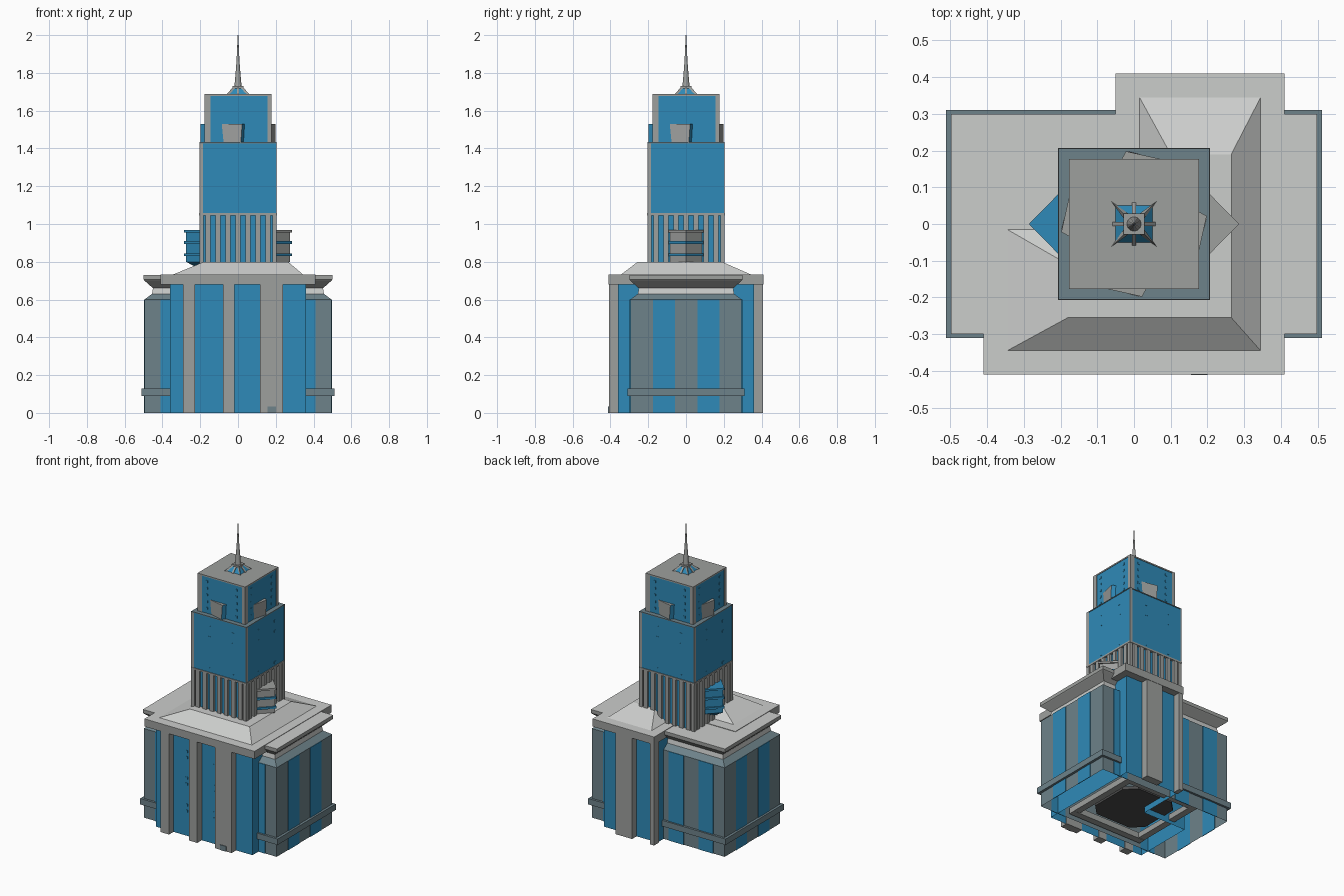
import bpy, bmesh, math

if "Cube" in bpy.data.objects:
    bpy.data.objects.remove(bpy.data.objects["Cube"])


def material(name, rgb):
    m = bpy.data.materials.new(name)
    m.diffuse_color = (*rgb, 1)
    m.use_nodes = True
    m.node_tree.nodes["Principled BSDF"].inputs["Base Color"].default_value = m.diffuse_color
    return m


BLUE = material("glass_blue", (0.028, 0.255, 0.48))
GREY = material("stone_grey", (0.34, 0.35, 0.34))
LIGHT = material("pale_roof", (0.60, 0.61, 0.60))
SLATE = material("slate", (0.155, 0.225, 0.255))
DARK = material("dark_floor", (0.07, 0.07, 0.07))


def rect(x0, x1, y0, y1):
    return [(x0, y0), (x1, y0), (x1, y1), (x0, y1)]


def sq(h):
    return rect(-h, h, -h, h)


def turn(poly, k):
    """Rotate a plan polygon by k quarter turns."""
    for _ in range(k % 4):
        poly = [(-y, x) for x, y in poly]
    return poly


def loft(bm, rings, mat=0, bottom=True, top=True):
    """Stack plan polygons [(poly, z), ...] into a solid."""
    vs = [[bm.verts.new((x, y, z)) for x, y in p] for p, z in rings]
    faces = []
    n = len(vs[0])
    for a, b in zip(vs, vs[1:]):
        for i in range(n):
            j = (i + 1) % n
            faces.append(bm.faces.new((a[i], a[j], b[j], b[i])))
    if bottom:
        faces.append(bm.faces.new(vs[0][::-1]))
    if top:
        faces.append(bm.faces.new(vs[-1]))
    for f in faces:
        f.material_index = mat
    return faces


def finish(name, bm, *mats):
    me = bpy.data.meshes.new(name)
    bm.normal_update()
    bm.to_mesh(me)
    bm.free()
    ob = bpy.data.objects.new(name, me)
    for m in mats:
        me.materials.append(m)
    bpy.context.collection.objects.link(ob)
    return ob


def solid(name, rings, mat, **kw):
    bm = bmesh.new()
    loft(bm, rings, **kw)
    return finish(name, bm, mat)


def boxes(name, items, mat):
    """items: (plan polygon, z0, z1)"""
    bm = bmesh.new()
    for p, z0, z1 in items:
        loft(bm, [(p, z0), (p, z1)])
    return finish(name, bm, mat)


def ell(x0, y0, x1, y1, nx, ny):
    """L-shaped plan, open towards back left."""
    return [(x0, y0), (x1, y0), (x1, y1), (nx, y1), (nx, ny), (x0, ny)]


# Wide wing block with moulded cornice, open underneath
def wing(i):
    return rect(-0.495 + i, 0.495 - i, -0.295 + i, 0.295 - i)


solid("wing_walls", [(wing(0), 0), (wing(0), 0.6), (wing(0.04), 0.63)], SLATE,
      bottom=False, top=False)
solid("wing_neck", [(wing(0.04), 0.63), (wing(0.045), 0.66)], LIGHT, bottom=False, top=False)
solid("wing_cornice", [(wing(0.045), 0.66), (wing(0), 0.70), (wing(-0.004), 0.705),
                       (wing(-0.004), 0.728)], GREY, bottom=False, top=False)
solid("wing_roof", [(wing(-0.004), 0.728), (wing(-0.004), 0.729)], LIGHT, bottom=False)

# Blue window stripes on the wing
stripes = []
for s in (-1, 1):
    for y0 in (-0.175, 0.06):
        xa, xb = sorted((s * 0.494, s * 0.498))
        stripes.append((rect(xa, xb, y0, y0 + 0.117), 0, 0.6))
for x0 in (-0.41, -0.19):
    stripes.append((rect(x0, x0 + 0.11, 0.294, 0.298), 0, 0.6))
for x0, y0 in ((-0.41, -0.298), (0.30, -0.298), (0.30, 0.294)):
    stripes.append((rect(x0, x0 + 0.11, y0, y0 + 0.004), 0, 0.6))
boxes("wing_stripes", stripes, BLUE)

# Projecting band round the foot of the wing
bm = bmesh.new()
o = rect(-0.512, 0.512, -0.31, 0.31)
loft(bm, [(wing(0), 0.09), (o, 0.09), (o, 0.13), (wing(0), 0.13)], bottom=False, top=False)
finish("wing_band", bm, SLATE)

# L-shaped central block
body = ell(-0.36, -0.36, 0.36, 0.36, -0.04, 0.05)
solid("central_walls", [(body, 0), (body, 0.685)], BLUE, bottom=False, top=False)
slab = ell(-0.41, -0.41, 0.41, 0.41, -0.05, 0.06)
solid("central_slab", [(slab, 0.68), (slab, 0.731)], GREY, top=False)
solid("central_roof", [(slab, 0.731), (slab, 0.732)], LIGHT, bottom=False)
pil = []
for x0, x1 in ((-0.29, -0.228), (-0.08, -0.018), (0.116, 0.238)):
    pil.append((rect(x0, x1, -0.408, -0.355), 0, 0.685))
for x0, x1 in ((-0.048, -0.018), (0.116, 0.238)):
    pil.append((rect(x0, x1, 0.355, 0.408), 0, 0.685))
boxes("pilasters", pil, GREY)
boxes("door", [(rect(0.155, 0.2, -0.412, -0.405), 0, 0.035)], SLATE)

# Sloped hip roof
solid("hip_roof", [(ell(-0.345, -0.345, 0.345, 0.345, 0.015, -0.015), 0.732),
                   (ell(-0.18, -0.255, 0.265, 0.19, 0.10, -0.11), 0.80)], LIGHT, bottom=False)

# Ground floor plate and frame seen from below
solid("floor_plate", [([(-0.2, -0.13), (-0.13, -0.2), (0.13, -0.2), (0.2, -0.13), (0.2, 0.13),
                        (0.13, 0.2), (-0.13, 0.2), (-0.2, 0.13)], z) for z in (0.04, 0.06)], DARK)
boxes("floor_frame", [(turn(rect(-0.28, 0.28, -0.28, -0.235), k), 0.02 + k * 0.001, 0.06)
                      for k in range(4)], GREY)

# Fluted lower tower
solid("fluted_core", [(sq(0.19), 0.73), (sq(0.19), 1.05)], BLUE, bottom=False, top=False)
ribs = []
for k in range(4):
    for i in range(-3, 4):
        c = i * 0.053
        ribs.append((turn(rect(c - 0.014, c + 0.014, -0.205, -0.185), k), 0.73, 1.048))
for sx in (-1, 1):
    for sy in (-1, 1):
        a, b = sorted((sx * 0.182, sx * 0.205))
        c, d = sorted((sy * 0.182, sy * 0.205))
        ribs.append((rect(a, b, c, d), 0.73, 1.048))
boxes("flutes", ribs, GREY)
boxes("flute_cap", [(sq(0.207), 1.045, 1.057)], GREY)

# Middle and upper tower
solid("middle_tower", [(sq(0.202), 1.055), (sq(0.202), 1.43)], BLUE, top=False)
solid("middle_ledge", [(sq(0.205), 1.427), (sq(0.205), 1.433)], SLATE)
solid("upper_tower", [(sq(0.174), 1.43), (sq(0.174), 1.68)], BLUE, bottom=False, top=False)
solid("upper_roof", [(sq(0.177), 1.678), (sq(0.177), 1.687)], GREY)
corners = []
for k in range(4):
    corners.append((turn(rect(-0.177, -0.145, -0.177, -0.17), k), 1.433, 1.68))
    corners.append((turn(rect(0.155, 0.176, -0.1765, -0.17), k), 1.433, 1.68))
    corners.append((turn(rect(-0.205, -0.185, -0.205, -0.2), k), 1.057, 1.428))
boxes("corner_strips", corners, GREY)

# Angled bays above the ledge: grey long face, blue short face
bm = bmesh.new()
for k in range(4):
    lo = turn([(-0.085, -0.172), (0.015, -0.198), (0.03, -0.172)], k)
    hi = turn([(-0.095, -0.172), (0.022, -0.198), (0.036, -0.172)], k)
    fs = loft(bm, [(lo, 1.43), (hi, 1.53)])
    fs[1].material_index = 1
finish("angled_bays", bm, GREY, BLUE)

# Tiny window panes on the tower and front
panes = []
for k in range(4):
    for x in (-0.07, 0.105):
        for z in (1.08, 1.29, 1.36):
            panes.append((turn(rect(x - 0.008, x + 0.008, -0.204, -0.2), k), z - 0.008, z + 0.008))
    for x in (-0.11, 0.11):
        for i in range(5):
            z = 1.46 + i * 0.045
            panes.append((turn(rect(x - 0.007, x + 0.007, -0.176, -0.17), k), z, z + 0.014))
for x in (-0.13, 0.08):
    for z in (0.16, 0.20, 0.34, 0.38, 0.52, 0.56):
        panes.append((rect(x - 0.008, x + 0.008, -0.362, -0.355), z, z + 0.016))
boxes("window_panes", panes, BLUE)

# Diamond balconies on both sides, with blue floor slabs
for side, s, mat in (("right", 0, GREY), ("left", 2, BLUE)):
    tri = turn([(0.19, -0.085), (0.275, 0), (0.19, 0.085)], s)
    wide = turn([(0.19, -0.098), (0.286, 0), (0.19, 0.098)], s)
    tip = turn([(0.19, -0.01), (0.21, 0), (0.19, 0.01)], s)
    solid(side + "_bay", [(tip, 0.765), (tri, 0.80), (tri, 0.96)], mat)
    boxes(side + "_bay_floors", [(wide, z, z + 0.014) for z in (0.83, 0.895)], BLUE)
    boxes(side + "_bay_roof", [(wide, 0.955, 0.968)], GREY if s == 0 else BLUE)

# Crown pyramid with corner fins, and the spire
solid("crown", [(sq(0.052), 1.685), (sq(0.024), 1.72)], BLUE, bottom=False)
bm = bmesh.new()
for k in range(4):
    loft(bm, [(turn([(0.045, 0.05), (0.062, 0.062), (0.05, 0.045)][::-1], k), 1.686),
              (turn([(0.012, 0.026), (0.026, 0.026), (0.026, 0.012)][::-1], k), 1.724)])
    loft(bm, [(turn(rect(0.045, 0.06, -0.006, 0.006), k), 1.686),
              (turn(rect(0.015, 0.026, -0.006, 0.006), k), 1.722)])
bmesh.ops.recalc_face_normals(bm, faces=bm.faces[:])
finish("crown_fins", bm, GREY)
boxes("crown_cap", [(sq(0.028), 1.718, 1.73)], GREY)


def ring(r):
    return [(r * math.cos(a * math.pi / 6), r * math.sin(a * math.pi / 6)) for a in range(12)]


solid("spire", [(ring(0.02), 1.728), (ring(0.016), 1.76), (ring(0.008), 1.86),
                (ring(0.0015), 2.0)], GREY)
